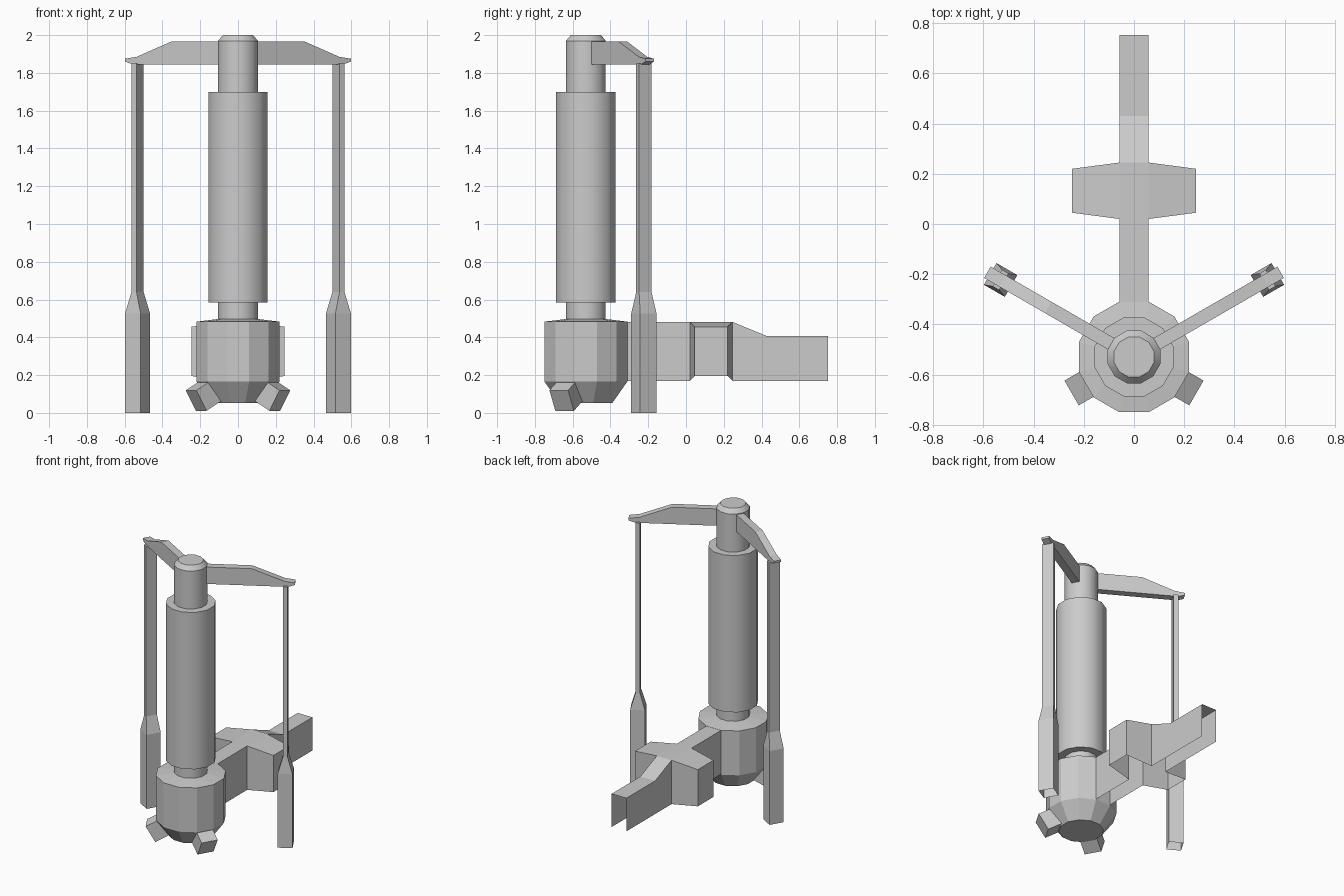
import bpy, bmesh
from math import cos, sin, pi, radians
from mathutils import Matrix, Vector

if "Cube" in bpy.data.objects:
    bpy.data.objects.remove(bpy.data.objects["Cube"])

AXIS_Y = -0.53   # vertical axis of the column


def finish(bm, name, mirror=False, smooth=False):
    bmesh.ops.remove_doubles(bm, verts=bm.verts, dist=0.0005)
    bmesh.ops.recalc_face_normals(bm, faces=bm.faces)
    me = bpy.data.meshes.new(name)
    bm.to_mesh(me)
    bm.free()
    ob = bpy.data.objects.new(name, me)
    bpy.context.collection.objects.link(ob)
    if mirror:
        m = ob.modifiers.new("Mirror", 'MIRROR')
        m.merge_threshold = 0.0005
    if smooth:
        bpy.ops.object.select_all(action='DESELECT')
        ob.select_set(True)
        bpy.context.view_layer.objects.active = ob
        bpy.ops.object.shade_smooth_by_angle(angle=radians(35))
    return ob


def loft(bm, sections, closed=True, start=True, end=True, mat=Matrix()):
    rings = [[bm.verts.new(mat @ Vector(p)) for p in s] for s in sections]
    n = len(rings[0])
    for a, b in zip(rings, rings[1:]):
        for i in range(n if closed else n - 1):
            j = (i + 1) % n
            bm.faces.new((a[i], a[j], b[j], b[i]))
    if start:
        bm.faces.new(rings[0])
    if end:
        bm.faces.new(rings[-1])


def lathe(name, profile, sides=12, smooth=False):
    # profile gives (distance to flat side, z)
    bm = bmesh.new()
    k = 1 / cos(pi / sides)
    loft(bm, [[(r * k * cos((i + .5) * 2 * pi / sides),
                r * k * sin((i + .5) * 2 * pi / sides) + AXIS_Y, z)
               for i in range(sides)] for r, z in profile])
    return finish(bm, name, smooth=smooth)


def radial(angle):
    return Matrix.Translation((0, AXIS_Y, 0)) @ Matrix.Rotation(radians(angle), 4, 'Z')


# Faceted base drum and smooth column
lathe("base_drum", [(.14, .052), (.22, .167), (.22, .483), (.105, .497)])
lathe("column", [(.105, .48), (.105, .585), (.157, .585), (.157, 1.70),
                 (.105, 1.70), (.105, 1.97), (.08, 2.0)], smooth=True)

# Top arms spreading out to the rods
arm = [(.09, 1.845), (.09, 1.965), (.395, 1.965), (.605, 1.885),
       (.675, 1.875), (.675, 1.86), (.63, 1.845)]
bm = bmesh.new()
loft(bm, [[(d, t, z) for d, z in arm] for t in (-.026, .026)], mat=radial(30))
finish(bm, "top_arms", mirror=True)

# Hanging rods with thicker lower legs, open at the bottom
bm = bmesh.new()
rod = [(.048, .05, 0), (.048, .05, .525), (.015, .038, .64), (.015, .038, 1.85)]
loft(bm, [[(.614 + sx * a, sy * b, z) for sx, sy in ((-1, -1), (1, -1), (1, 1), (-1, 1))]
          for a, b, z in rod], start=False, mat=radial(30))
finish(bm, "side_rods", mirror=True)

# Angled stubs under the drum
bm = bmesh.new()
stub = radial(-30) @ Matrix.Translation((.256, 0, .065)) @ Matrix.Rotation(radians(30), 4, 'Y')
loft(bm, [[(x, sy * .057, sz * .0625) for sy, sz in ((-1, -1), (1, -1), (1, 1), (-1, 1))]
          for x in (-.12, 0)], mat=stub)
finish(bm, "drum_stubs", mirror=True)

# Rear beam: hollow channel open below and at its end, with a cross block
HW, ZB = .058, .17


def channel(y, z):
    return [(0, y, z), (HW, y, z), (HW, y, ZB)]


bm = bmesh.new()
loft(bm, [channel(-.34, .482), channel(.02, .482)], False, False, False)
loft(bm, [channel(.02, .482)[:2], channel(.245, .482)[:2]], False, False, False)
loft(bm, [channel(.245, .482), channel(.43, .406), channel(.753, .406)], False, False, False)
loft(bm, [[(x, y0, z0), (x, y0, z1), (x, y1, z1), (x, y1, z0)]
          for x, y0, y1, z0, z1 in ((HW, .02, .245, ZB, .482), (.247, .045, .22, .195, .456))],
     closed=False, start=False)
finish(bm, "rear_beam", mirror=True)
